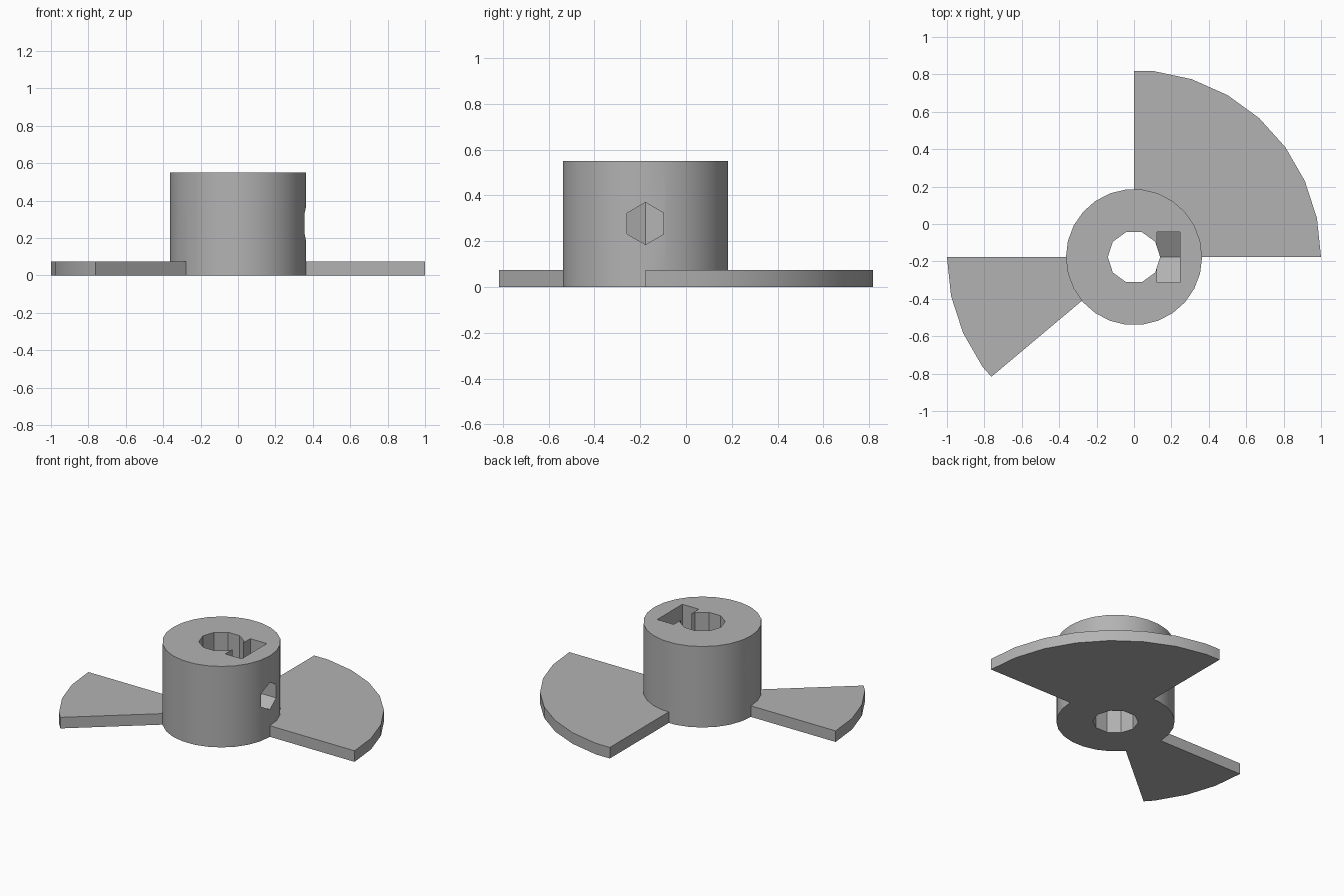
import bpy, math
from math import sin, cos, radians, tau

cube = bpy.data.objects.get("Cube")
if cube:
    bpy.data.objects.remove(cube)

CY = -0.177          # hub axis position on y
HUB_R, HUB_H = 0.364, 0.55
WING_R, WING_H = 1.0, 0.075
HOLE_Z = 0.277       # height of the screw axis

grey = bpy.data.materials.new("grey plastic")
grey.use_nodes = True
colour = (0.45, 0.45, 0.45, 1)
grey.diffuse_color = colour
grey.node_tree.nodes["Principled BSDF"].inputs["Base Color"].default_value = colour


def prism(name, ring, offset):
    """Extrude a closed ring of points along an offset vector."""
    n = len(ring)
    far = [tuple(a + b for a, b in zip(p, offset)) for p in ring]
    faces = [tuple(reversed(range(n))), tuple(range(n, 2 * n))]
    faces += [(i, (i + 1) % n, (i + 1) % n + n, i + n) for i in range(n)]
    mesh = bpy.data.meshes.new(name)
    mesh.from_pydata(ring + far, [], faces)
    mesh.materials.append(grey)
    obj = bpy.data.objects.new(name, mesh)
    bpy.context.collection.objects.link(obj)
    return obj


def circle(radius, sides, z):
    return [(radius * cos(tau * i / sides), CY + radius * sin(tau * i / sides), z)
            for i in range(sides)]


def wing(name, start, end, step=12):
    """Pie sector whose arc follows a faceted circle."""
    ring = [(0, CY, 0)]
    apothem = WING_R * cos(radians(step / 2))
    for a in sorted({start, end, *range(start, end, step)}):
        r = WING_R if a % step == 0 else apothem / cos(radians(a % step - step / 2))
        ring.append((r * cos(radians(a)), CY + r * sin(radians(a)), 0))
    return prism(name, ring, (0, 0, WING_H))


def hex_point(x, radius, k):
    """Corner k of a hexagon facing x, with a corner pointing up."""
    a = radians(90 + 60 * k)
    return (x, CY + radius * cos(a), HOLE_Z + radius * sin(a))


# Hub and the two wings
hub = prism("hub", circle(HUB_R, 26, 0), (0, 0, HUB_H))
wide_wing = wing("wide_wing", 0, 90)
narrow_wing = wing("narrow_wing", 180, 220)

# Shaft bore, screw hole and nut slot with a pointed floor
bore = prism("bore_cutter", circle(0.14, 10, -0.1), (0, 0, 1))
screw = prism("screw_cutter", [hex_point(0.05, 0.092, k) for k in range(6)], (0.5, 0, 0))
floor = [hex_point(0.122, 0.156, k) for k in (2, 3, 4)]
walls = [(x, y, HUB_H + 0.1) for x, y, z in (floor[2], floor[0])]
slot = prism("nut_slot_cutter", floor + walls, (0.124, 0, 0))

for tool, operation in ((wide_wing, "UNION"), (narrow_wing, "UNION"),
                        (bore, "DIFFERENCE"), (slot, "DIFFERENCE"), (screw, "DIFFERENCE")):
    mod = hub.modifiers.new(tool.name, "BOOLEAN")
    mod.operation, mod.object, mod.solver = operation, tool, "EXACT"

# Apply the cuts, drop the helpers and smooth the round wall
bpy.context.view_layer.objects.active = hub
hub.select_set(True)
for mod in list(hub.modifiers):
    bpy.ops.object.modifier_apply(modifier=mod.name)
for tool in (wide_wing, narrow_wing, bore, screw, slot):
    bpy.data.objects.remove(tool)
bpy.ops.object.shade_smooth_by_angle(angle=radians(30))
hub.name = "winged_hub"
